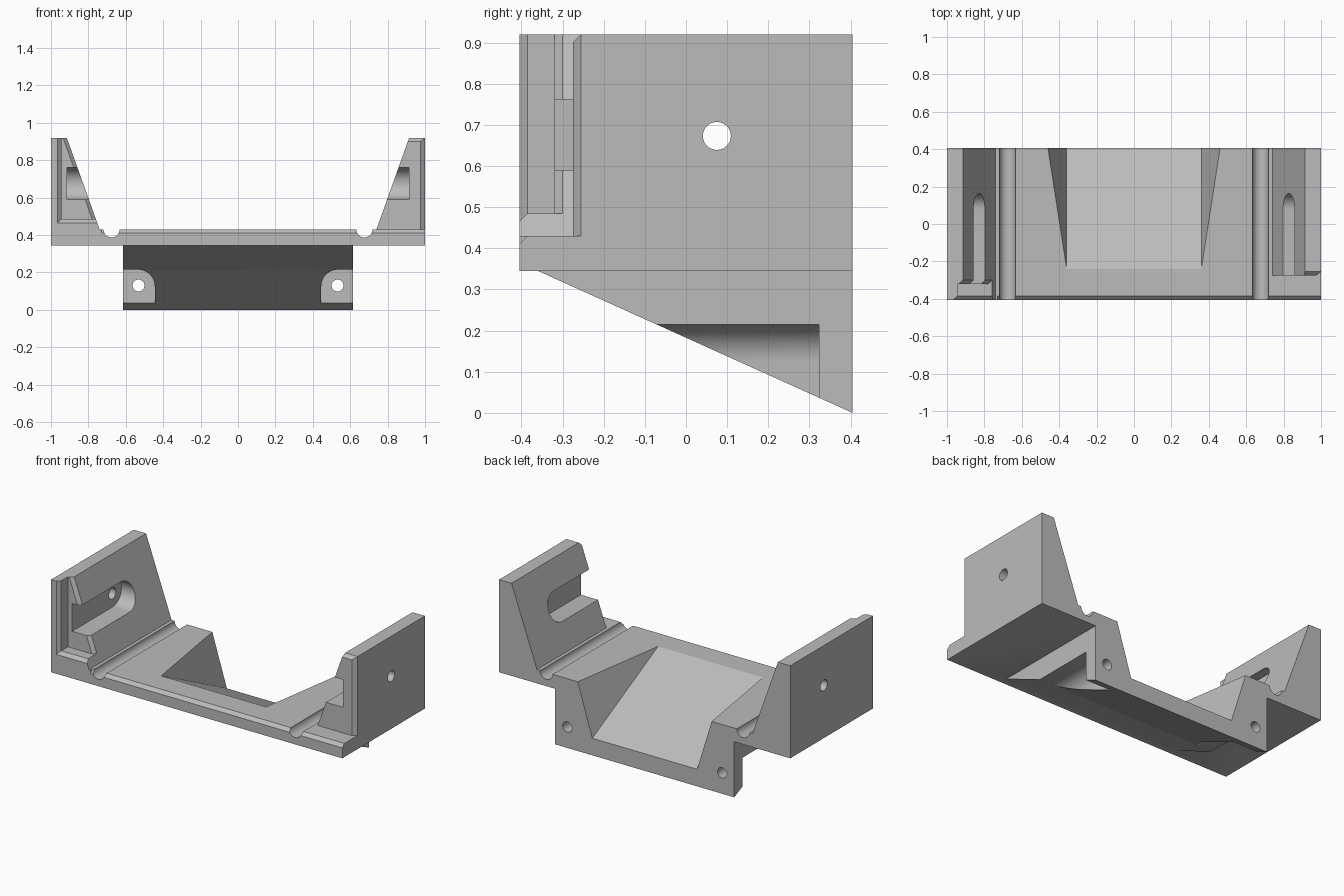
import bpy, bmesh, math

cube = bpy.data.objects.get("Cube")
if cube:
    bpy.data.objects.remove(cube, do_unlink=True)

grey = bpy.data.materials.new("plain_grey")
grey.use_nodes = True
grey.diffuse_color = (0.5, 0.5, 0.5, 1)
grey.node_tree.nodes["Principled BSDF"].inputs["Base Color"].default_value = (0.5, 0.5, 0.5, 1)

FRONT, BACK = -0.405, 0.405
BOTTOM, DECK, TOP = 0.345, 0.43, 0.92
LEAN = (0.915 - 0.74) / (TOP - DECK)      # inward lean of the side walls


def loft(name, ring_a, ring_b):
    """Closed solid between two matching rings of points."""
    bm = bmesh.new()
    a = [bm.verts.new(p) for p in ring_a]
    b = [bm.verts.new(p) for p in ring_b]
    bm.faces.new(a)
    bm.faces.new(b[::-1])
    for i in range(len(a)):
        j = (i + 1) % len(a)
        bm.faces.new((a[j], a[i], b[i], b[j]))
    bmesh.ops.recalc_face_normals(bm, faces=bm.faces)
    mesh = bpy.data.meshes.new(name)
    bm.to_mesh(mesh)
    bm.free()
    mesh.materials.append(grey)
    ob = bpy.data.objects.new(name, mesh)
    bpy.context.collection.objects.link(ob)
    return ob


def prism(name, axis, outline, start, end):
    """Extrude an outline, given in the other two axes, along one axis."""
    def place(p, d):
        return {"x": (d, *p), "y": (p[0], d, p[1]), "z": (*p, d)}[axis]
    return loft(name, [place(p, start) for p in outline], [place(p, end) for p in outline])


def rect(u0, u1, v0, v1):
    return [(u0, v0), (u1, v0), (u1, v1), (u0, v1)]


def arc(u, v, r, start, end, n=16):
    angles = [math.radians(start + (end - start) * i / n) for i in range(n + 1)]
    return [(u + r * math.cos(t), v + r * math.sin(t)) for t in angles]


def circle(u, v, r):
    return arc(u, v, r, 0, 360, 32)[:-1]


# Deck, cable grooves and side walls as one cross-section
half = arc(0.676, DECK, 0.043, 180, 360) + [(0.74, DECK), (0.915, TOP), (1, TOP), (1, BOTTOM)]
section = half + [(-x, z) for x, z in reversed(half)]
bracket = prism("bracket", "y", section, FRONT, BACK)

# Wedge under the deck
wedge = prism("wedge", "x", [(-0.36, BOTTOM), (-0.32, 0.38), (BACK, 0.38), (BACK, 0)], -0.615, 0.615)
steps = [("UNION", wedge)]
cut = lambda ob: steps.append(("DIFFERENCE", ob))


# Sloping channel through the deck to the back
def channel_ring(y):
    floor = DECK - 0.502 * (y + 0.24)
    wide = 0.36 + 0.309 * (0.5 - floor)
    return [(-0.36, y, floor), (0.36, y, floor), (wide, y, 0.5), (-wide, y, 0.5)]


cut(loft("channel_cutter", channel_ring(-0.24), channel_ring(0.45)))

for s in (-1, 1):
    # Screw recess and screw hole at each end of the wedge
    recess = arc(0.535, 0.125, 0.09, 180, 90) + [(0.7, 0.215), (0.7, -0.1), (0.445, -0.1)]
    cut(prism("recess_cutter", "y", [(s * x, z) for x, z in recess], -0.2, 0.323))
    cut(prism("screw_hole_cutter", "y", circle(s * 0.532, 0.13, 0.032), 0.25, 0.5))
    # Slot in the inner wall face, open to the front
    slot = arc(0.077, 0.675, 0.086, -90, 90) + [(-0.5, 0.761), (-0.5, 0.589)]
    cut(prism("slot_cutter", "x", slot, s * 0.7, s * 0.915))

# Small hole through both walls
cut(prism("side_hole_cutter", "x", circle(0.075, 0.673, 0.034), -1.1, 1.1))

# Shortened left wall with chamfered outer and top edges
cut(prism("notch_cutter", "y", rect(0.725, 1.1, DECK, 1), -0.5, -0.275))
cut(prism("outer_chamfer", "z", [(0.9625, -0.285), (1.0125, -0.245), (1.0125, -0.285)], DECK, 1))
cut(prism("top_chamfer", "x", [(-0.285, 0.89), (-0.245, 0.93), (-0.285, 0.93)], 0.7, 1.1))

# Socket in the front of the right wall, flared at the mouth
cut(prism("socket_cutter", "y", rect(-0.945, -0.6, 0.485, 1), -0.5, -0.32))
flare = [[(x, y, z) for x, z in rect(side, -0.6, low, 1)]
         for y, side, low in ((-0.425, -0.985, 0.445), (-0.385, -0.945, 0.485))]
cut(loft("flare_cutter", *flare))


# Chamfer along the leaning edge of the socket
def lean_ring(z):
    x = -0.74 - LEAN * (z - DECK)
    return [(x - 0.03, -0.33, z), (x + 0.01, -0.29, z), (x + 0.01, -0.33, z)]


cut(loft("lean_chamfer", lean_ring(0.485), lean_ring(0.95)))

# Chamfer along the front edge of the deck
cut(prism("deck_chamfer", "x", [(-0.415, 0.4), (-0.375, 0.44), (-0.415, 0.44)], -0.73, 1.1))

# Combine everything
for operation, ob in steps:
    mod = bracket.modifiers.new(ob.name, "BOOLEAN")
    mod.operation = operation
    mod.solver = "EXACT"
    mod.object = ob
    ob.hide_render = True
result = bpy.data.meshes.new_from_object(
    bracket.evaluated_get(bpy.context.evaluated_depsgraph_get()))
bracket.modifiers.clear()
bracket.data = result
for operation, ob in steps:
    bpy.data.objects.remove(ob, do_unlink=True)

bpy.ops.object.select_all(action="DESELECT")
bracket.select_set(True)
bpy.context.view_layer.objects.active = bracket
bpy.ops.object.shade_smooth_by_angle(angle=math.radians(25))
